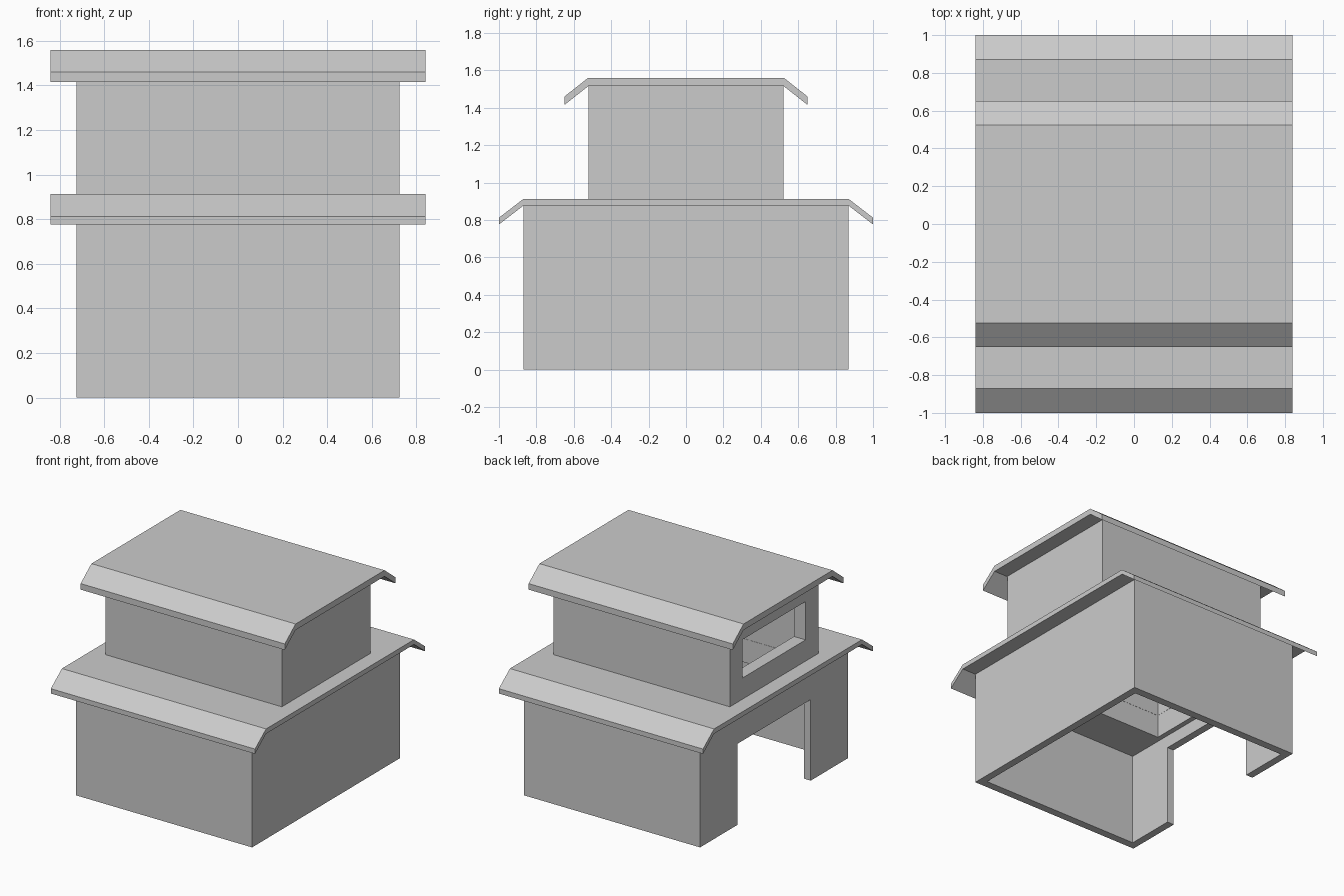
import bpy, bmesh
from mathutils import Vector

if "Cube" in bpy.data.objects:
    bpy.data.objects.remove(bpy.data.objects["Cube"])


def make_object(name, bm):
    bmesh.ops.recalc_face_normals(bm, faces=bm.faces)
    mesh = bpy.data.meshes.new(name)
    bm.to_mesh(mesh)
    bm.free()
    obj = bpy.data.objects.new(name, mesh)
    bpy.context.collection.objects.link(obj)
    return obj


def box(name, x, y, z):
    """Box from (min, max) ranges."""
    bm = bmesh.new()
    bmesh.ops.create_cube(bm, size=1)
    for v in bm.verts:
        v.co = Vector(r[0] if c < 0 else r[1] for c, r in zip(v.co, (x, y, z)))
    return make_object(name, bm)


def roof(name, half_x, flat_y, eave_y, top, drop, thick):
    """Flat roof with sloping eaves, profile in YZ extruded along X."""
    half = [(flat_y, top), (eave_y, top - drop)]
    upper = [(-y, z) for y, z in reversed(half)] + half
    profile = upper + [(y, z - thick) for y, z in reversed(upper)]
    bm = bmesh.new()
    face = bm.faces.new([bm.verts.new((-half_x, y, z)) for y, z in profile])
    new = bmesh.ops.extrude_face_region(bm, geom=[face])["geom"]
    verts = [g for g in new if isinstance(g, bmesh.types.BMVert)]
    bmesh.ops.translate(bm, verts=verts, vec=(2 * half_x, 0, 0))
    return make_object(name, bm)


def cut(obj, *cutters):
    for cutter in cutters:
        mod = obj.modifiers.new("cut", 'BOOLEAN')
        mod.operation = 'DIFFERENCE'
        mod.solver = 'EXACT'
        mod.object = cutter
        bpy.context.view_layer.objects.active = obj
        bpy.ops.object.modifier_apply(modifier=mod.name)


# Storeys
lower_body = box("lower_storey", (-0.725, 0.725), (-0.87, 0.87), (0, 0.875))
upper_body = box("upper_storey", (-0.725, 0.725), (-0.52, 0.52), (0.91, 1.515))

# Roofs
lower_roof = roof("lower_roof", 0.84, 0.87, 1.0, 0.912, 0.10, 0.036)
upper_roof = roof("upper_roof", 0.84, 0.523, 0.65, 1.56, 0.10, 0.045)

# Cutters: lower room, open shaft into the upper room, doorway and window
room = box("room_cutter", (-0.668, 0.668), (-0.81, 0.81), (-0.2, 0.70))
shaft = box("shaft_cutter", (-0.63, 0.63), (-0.49, 0.49), (0.5, 1.46))
door = box("door_cutter", (-1, -0.5), (-0.43, 0.43), (-0.2, 0.603))
window = box("window_cutter", (-1, -0.5), (-0.37, 0.37), (1.07, 1.355))

cut(lower_body, room, door, shaft)
cut(lower_roof, shaft)
cut(upper_body, shaft, window)

for helper in (room, shaft, door, window):
    bpy.data.objects.remove(helper)
